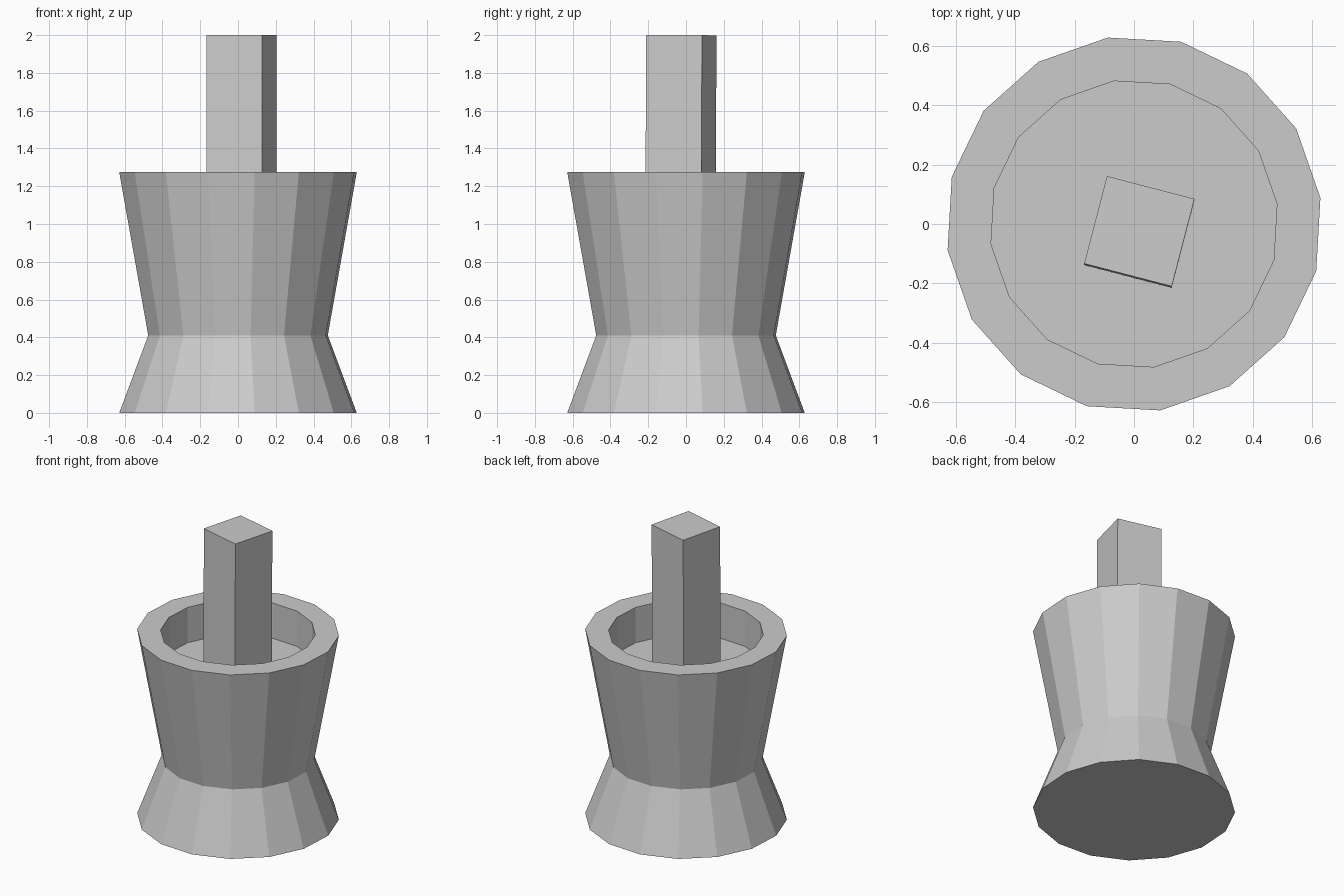
import bpy
import bmesh
from math import cos, sin, tau, radians
from mathutils import Matrix

old = bpy.data.objects.get("Cube")
if old:
    bpy.data.objects.remove(old, do_unlink=True)

# One plain stone colour for every part
stone = bpy.data.materials.new("stone_grey")
stone.use_nodes = True
colour = (0.6, 0.6, 0.6, 1.0)
stone.diffuse_color = colour
shader = next(n for n in stone.node_tree.nodes if n.type == "BSDF_PRINCIPLED")
shader.inputs["Base Color"].default_value = colour


def add_object(name, bm):
    bmesh.ops.recalc_face_normals(bm, faces=bm.faces[:])
    mesh = bpy.data.meshes.new(name)
    bm.to_mesh(mesh)
    bm.free()
    mesh.materials.append(stone)
    obj = bpy.data.objects.new(name, mesh)
    bpy.context.collection.objects.link(obj)
    return obj


def lathe(name, profile, sides, start):
    """Turn an open (radius, z) profile into a closed solid, capping both ends."""
    bm = bmesh.new()
    rings = []
    for r, z in profile:
        angles = [start + tau * i / sides for i in range(sides)]
        rings.append([bm.verts.new((r * cos(a), r * sin(a), z)) for a in angles])
    for low, high in zip(rings, rings[1:]):
        for i in range(sides):
            j = (i + 1) % sides
            bm.faces.new((low[i], low[j], high[j], high[i]))
    bm.faces.new(rings[0])
    bm.faces.new(rings[-1])
    return add_object(name, bm)


# Bowl: flared foot, waist, widening wall, flat rim, shallow straight hollow
RIM, WAIST, FLOOR = 1.275, 0.41, 1.03
lathe("mortar_bowl",
      [(0.635, 0), (0.48, WAIST), (0.635, RIM), (0.487, RIM), (0.487, FLOOR)],
      sides=16, start=radians(8))

# Pestle: square post standing in the hollow, turned and leaning very slightly
bottom, top, width = FLOOR - 0.02, 2.0, 0.305
bm = bmesh.new()
bmesh.ops.create_cube(bm, size=1)
bmesh.ops.scale(bm, vec=(width, width, top - bottom), verts=bm.verts[:])
pose = (Matrix.Translation((0.018, -0.027, (top + bottom) / 2))
        @ Matrix.Rotation(radians(-0.3), 4, "X")
        @ Matrix.Rotation(radians(-14.6), 4, "Z"))
bmesh.ops.transform(bm, matrix=pose, verts=bm.verts[:])
add_object("pestle", bm)
